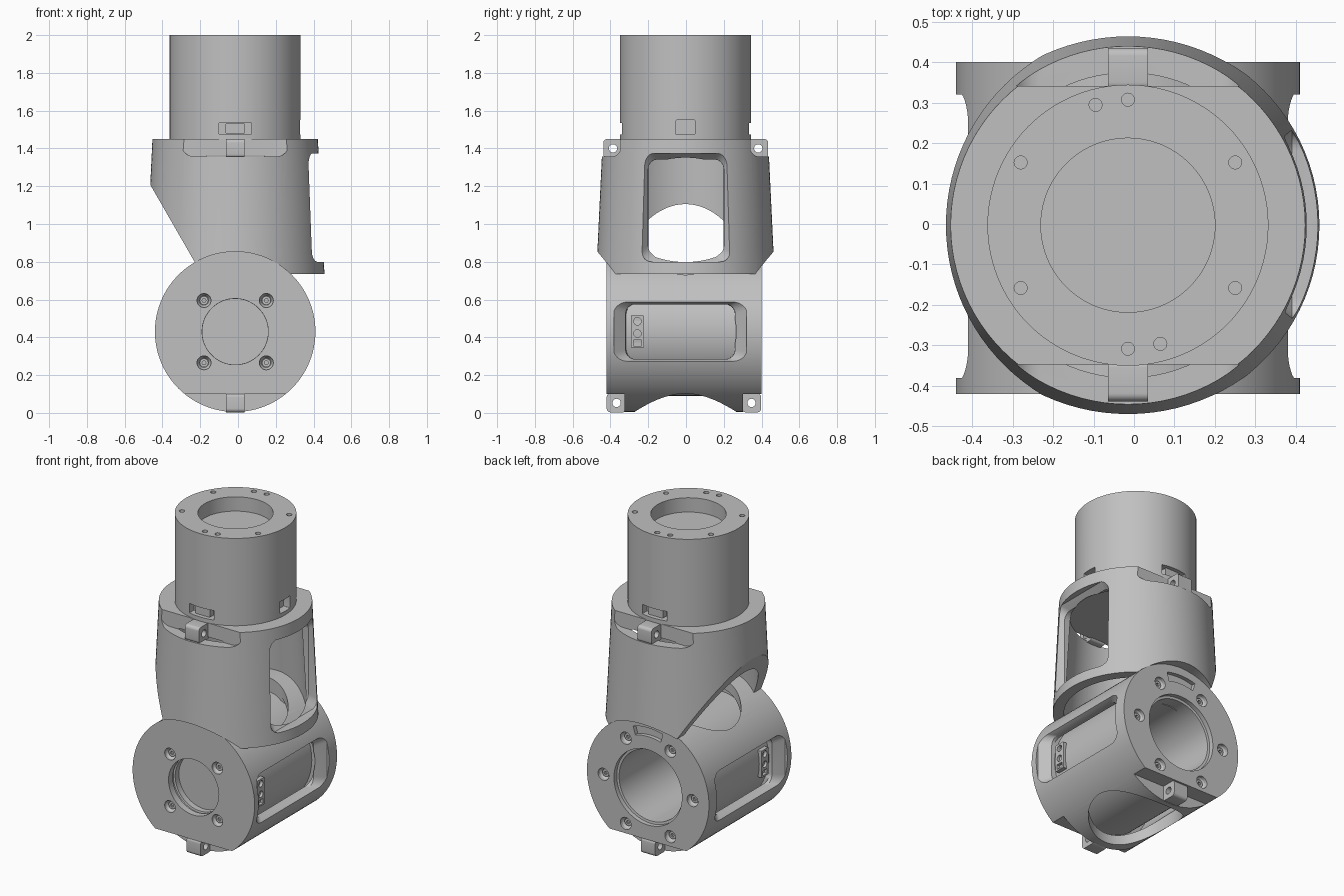
import bpy, bmesh, math
from mathutils import Vector

if "Cube" in bpy.data.objects:
    bpy.data.objects.remove(bpy.data.objects["Cube"])

grey = bpy.data.materials.new("grey_metal")
grey.use_nodes = True
colour = (0.53, 0.53, 0.53, 1)
grey.diffuse_color = colour
grey.node_tree.nodes["Principled BSDF"].inputs["Base Color"].default_value = colour

CX, CY = -0.015, -0.003      # upright axis
AZ = 0.43                    # height of the cross axis


def place(u, v, w, axis):
    return Vector({"x": (w, u, v), "y": (u, w, v), "z": (u, v, w)}[axis])


def circle(r, u, v, w, axis, n=96):
    return [place(u + r * math.cos(i * math.tau / n), v + r * math.sin(i * math.tau / n), w, axis)
            for i in range(n)]


def rounded(hu, hv, r, u, v, w, axis, n=6):
    pts = []
    for k, (su, sv) in enumerate(((1, 1), (-1, 1), (-1, -1), (1, -1))):
        for i in range(n + 1):
            a = (k + i / n) * math.pi / 2
            pts.append(place(u + su * (hu - r) + r * math.cos(a),
                             v + sv * (hv - r) + r * math.sin(a), w, axis))
    return pts


def loft(name, loops):
    """Closed solid through a list of equal-length loops."""
    bm = bmesh.new()
    rings = [[bm.verts.new(p) for p in loop] for loop in loops]
    n = len(rings[0])
    for a, b in zip(rings, rings[1:]):
        for i in range(n):
            bm.faces.new((a[i], a[(i + 1) % n], b[(i + 1) % n], b[i]))
    bm.faces.new(rings[0])
    bm.faces.new(rings[-1])
    bmesh.ops.recalc_face_normals(bm, faces=bm.faces)
    mesh = bpy.data.meshes.new(name)
    bm.to_mesh(mesh)
    bm.free()
    mesh.materials.append(grey)
    obj = bpy.data.objects.new(name, mesh)
    bpy.context.collection.objects.link(obj)
    return obj


def turned(name, u, v, axis, steps, n=96):
    return loft(name, [circle(r, u, v, w, axis, n) for r, w in steps])


def block(name, lo, hi):
    mid = [(a + b) / 2 for a, b in zip(lo, hi)]
    half = [(b - a) / 2 for a, b in zip(lo, hi)]
    return loft(name, [[Vector((mid[0] + sx * half[0], mid[1] + sy * half[1], z))
                        for sx, sy in ((1, 1), (-1, 1), (-1, -1), (1, -1))] for z in (lo[2], hi[2])])


def cut(obj, cutters):
    for c in cutters:
        mod = obj.modifiers.new("cut", "BOOLEAN")
        mod.operation, mod.solver, mod.object = "DIFFERENCE", "EXACT", c
        c.hide_render = True
    bpy.context.view_layer.update()
    mesh = bpy.data.meshes.new_from_object(obj.evaluated_get(bpy.context.evaluated_depsgraph_get()))
    obj.modifiers.clear()
    obj.data = mesh
    for c in cutters:
        bpy.data.objects.remove(c)


# Upper barrel with recessed top, bolt holes and cable slots
barrel = turned("upper_barrel", CX, CY, "z", [(0.347, 1.42), (0.347, 2.0)])
tools = [turned("bore", CX, CY, "z", [(0.215, 1.91), (0.215, 2.1)])]
holes = [(sx * 0.265, sy * 0.155) for sx in (-1, 1) for sy in (-1, 1)]
holes += [(0, 0.31), (0, -0.305), (-0.08, 0.297), (0.08, -0.293)]
for x, y in holes:
    tools.append(turned("hole", CX + x, CY + y, "z", [(0.016, 1.94), (0.016, 2.1)], 20))
for s in (-1, 1):
    tools.append(loft("slot", [rounded(0.086, 0.03, 0.004, CX, 1.505, CY + s * d, "y") for d in (0.29, 0.4)]))
tools.append(loft("slot", [rounded(0.05, 0.038, 0.004, CY, 1.512, CX + d, "x") for d in (0.3, 0.4)]))
cut(barrel, tools)
for s, side in ((-1, "front"), (1, "back")):
    loft(side + "_socket", [rounded(0.05, 0.027, 0.004, CX, 1.505, CY + s * d, "y") for d in (0.28, 0.325)])

# Tapered upper housing: hollow, closed by a deck, cut by the cross cylinder
housing = turned("upper_housing", CX, CY, "z", [(0.473, 0.735), (0.466, 0.86), (0.438, 1.45)])
tools = [
    turned("cavity", CX, CY, "z", [(0.415, 0.6), (0.405, 0.85), (0.376, 1.363)]),
    turned("saddle", CX, AZ, "y", [(0.4235, -0.8), (0.4235, 0.8)]),
    loft("slant", [[Vector((x, y, z)) for x, z in ((-0.575, 1.4), (-0.115, 0.6), (-1, 0.6), (-1, 1.4))]
                   for y in (-1, 1)]),
    loft("window", [rounded(h, h + 0.055, 0.05, CY + 0.003, 1.087, x, "x")
                    for h, x in ((0.198, 0.2), (0.2, 0.35), (0.232, 0.39), (0.232, 0.6))]),
]
for s in (-1, 1):
    tools.append(loft("pocket", [rounded(0.287, 0.095, 0.07, CX, 1.452, CY + s * d, "y") for d in (0.344, 0.6)]))
cut(housing, tools)

# Lower housing: hollow cross cylinder with solid ends
body = turned("lower_housing", CX, AZ, "y", [(0.425, -0.42), (0.425, 0.40)])
tools = [
    turned("cavity", CX, AZ, "y", [(0.365, -0.31), (0.365, 0.27)]),
    turned("top_opening", CX, CY, "z", [(0.3, AZ), (0.3, 1.0)]),
    turned("bottom_opening", CX, CY, "z", [(0.27, -0.2), (0.27, AZ)]),
    turned("back_bore", CX, AZ, "y", [(0.222, 0.2), (0.222, 0.37), (0.237, 0.372), (0.237, 0.5)]),
    turned("front_bore", CX, AZ, "y", [(0.174, -0.25), (0.174, -0.355), (0.186, -0.357),
                                       (0.186, -0.375), (0.175, -0.377), (0.175, -0.5)]),
    block("front_notch", (-0.5, -0.6, -0.1), (0.5, -0.325, 0.1)),
    block("back_notch", (-0.5, 0.302, -0.1), (0.5, 0.6, 0.1)),
]
for s in (-1, 1):
    tools.append(loft("side_window", [rounded(h, v, 0.05, -0.03, AZ, CX + s * x, "x")
                 for h, v, x in ((0.285, 0.145, 0.31), (0.29, 0.145, 0.36),
                                 (0.35, 0.162, 0.41), (0.35, 0.162, 0.5))]))
    for t in (-1, 1):
        tools.append(turned("front_screw", CX + s * 0.165, AZ + t * 0.165, "y",
                            [(0.037, -0.5), (0.037, -0.405), (0.025, -0.385)], 28))
for i in range(6):
    a = i * math.pi / 3
    tools.append(turned("back_screw", CX + 0.31 * math.cos(a), AZ + 0.31 * math.sin(a), "y",
                        [(0.038, 0.5), (0.038, 0.38), (0.027, 0.362)], 28))
angles = [math.radians(74 + 2 * i) for i in range(17)]
arc = [(0.375, a) for a in angles] + [(0.32, a) for a in reversed(angles)]
tools.append(loft("arc_slot", [[place(CX + r * math.cos(a), AZ + r * math.sin(a), y, "y") for r, a in arc]
                               for y in (0.375, 0.5)]))
cut(body, tools)

# Screws seated in the countersinks
for s in (-1, 1):
    for t in (-1, 1):
        screw = turned("front_screw", CX + s * 0.165, AZ + t * 0.165, "y", [(0.023, -0.38), (0.023, -0.4)], 24)
        cut(screw, [turned("socket", CX + s * 0.165, AZ + t * 0.165, "y", [(0.011, -0.39), (0.011, -0.5)], 6)])
for i in range(6):
    a = i * math.pi / 3
    x, z = CX + 0.31 * math.cos(a), AZ + 0.31 * math.sin(a)
    screw = turned("back_screw", x, z, "y", [(0.023, 0.36), (0.023, 0.378)], 24)
    cut(screw, [turned("socket", x, z, "y", [(0.011, 0.366), (0.011, 0.5)], 6)])

# Drum filling the lower housing, open at the back
drum = turned("inner_drum", CX, AZ, "y", [(0.34, -0.318), (0.34, 0.29)])
cut(drum, [turned("bore", CX, AZ, "y", [(0.222, -0.27), (0.222, 0.5)])])

# Connectors seen through the side windows
for s, side in ((-1, "right"), (1, "left")):
    plug = loft(side + "_connector", [rounded(0.035, 0.085, 0.004, -0.257, AZ, CX + s * x, "x")
                                      for x in (0.3, 0.355)])
    tools = [turned("pin_hole", -0.257, z, "x", [(0.02, CX + s * 0.335), (0.02, CX + s * 0.4)], 20)
             for z in (0.42, 0.485)]
    tools.append(loft("port", [rounded(0.022, 0.015, 0.003, -0.257, 0.37, CX + s * x, "x") for x in (0.335, 0.4)]))
    cut(plug, tools)

# Four clamp lugs with cross holes
for name, y0, y1, z in (("top_front", -0.438, -0.335, 1.4), ("top_back", 0.33, 0.435, 1.4),
                        ("bottom_front", -0.42, -0.315, 0.053), ("bottom_back", 0.295, 0.398, 0.053)):
    mid, half = (y0 + y1) / 2, (y1 - y0) / 2
    lug = loft(name + "_lug", [rounded(half, 0.05, 0.02, mid, z, CX + x, "x") for x in (-0.049, 0.049)])
    cut(lug, [turned("pin_hole", mid, z, "x", [(0.022, -0.3), (0.022, 0.3)], 24)])

# Smooth round surfaces, keep machined edges crisp
bpy.ops.object.select_all(action="DESELECT")
for obj in bpy.context.collection.objects:
    if obj.type == "MESH" and grey.name in obj.data.materials:
        obj.select_set(True)
        bpy.context.view_layer.objects.active = obj
bpy.ops.object.shade_smooth_by_angle(angle=math.radians(25))
